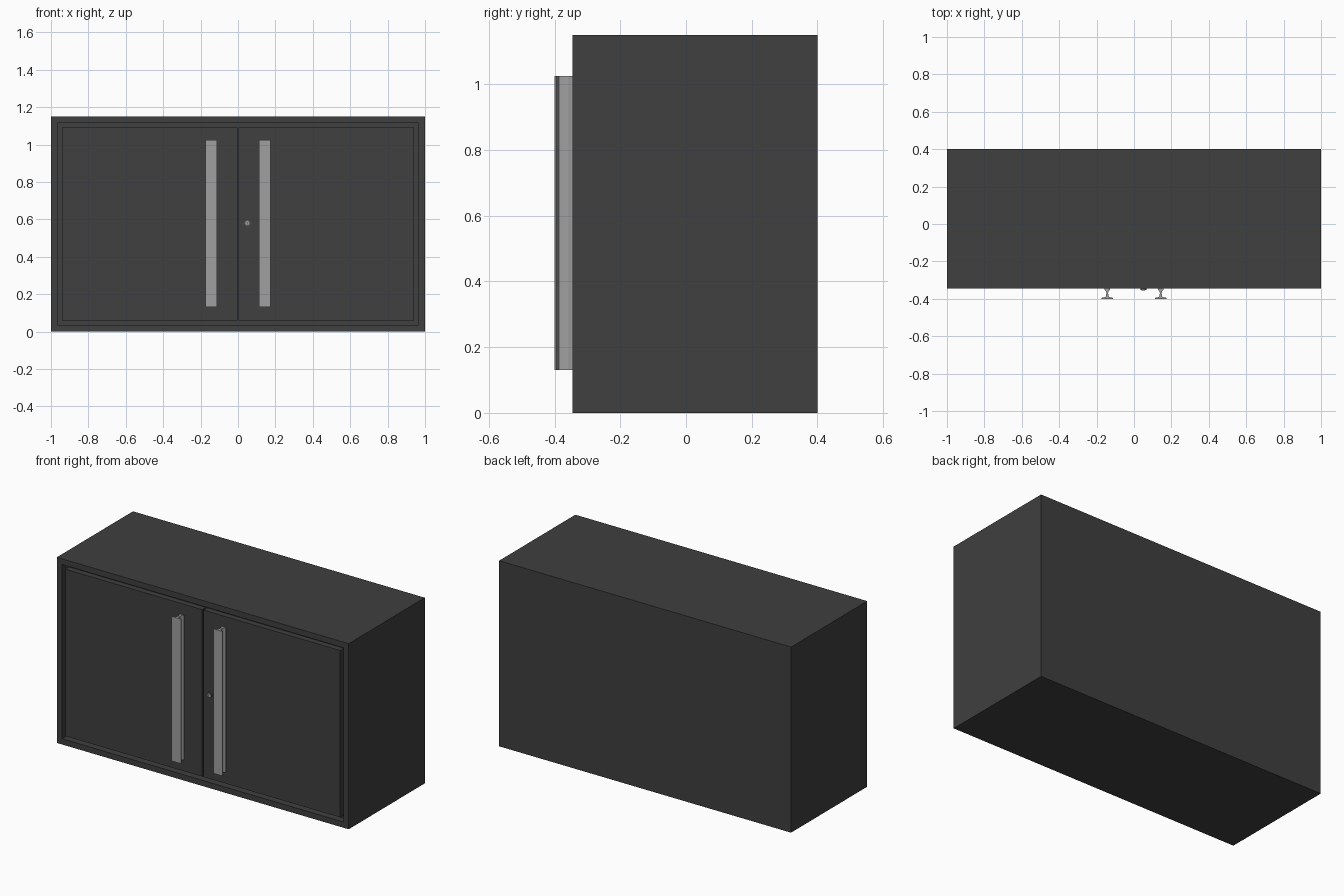
import bpy, bmesh, math
from mathutils import Matrix

if "Cube" in bpy.data.objects:
    bpy.data.objects.remove(bpy.data.objects["Cube"])

FRONT, BACK = -0.345, 0.40


def material(name, v):
    m = bpy.data.materials.new(name)
    m.diffuse_color = (v, v, v, 1)
    m.use_nodes = True
    m.node_tree.nodes["Principled BSDF"].inputs["Base Color"].default_value = m.diffuse_color
    return m


dark = material("dark_paint", 0.05)
metal = material("brushed_metal", 0.35)


def finish(name, bm, mat, smooth=False):
    bmesh.ops.recalc_face_normals(bm, faces=bm.faces)
    me = bpy.data.meshes.new(name)
    bm.to_mesh(me)
    bm.free()
    ob = bpy.data.objects.new(name, me)
    bpy.context.collection.objects.link(ob)
    me.materials.append(mat)
    if smooth:
        bpy.context.view_layer.objects.active = ob
        ob.select_set(True)
        bpy.ops.object.shade_smooth_by_angle(angle=math.radians(35))
        ob.select_set(False)
    return ob


def box(bm, x0, x1, y0, y1, z0, z1):
    mat = Matrix.Translation(((x0 + x1) / 2, (y0 + y1) / 2, (z0 + z1) / 2))
    mat = mat @ Matrix.Diagonal((x1 - x0, y1 - y0, z1 - z0, 1))
    bmesh.ops.create_cube(bm, size=1, matrix=mat)


def extrude(bm, profile, offset):
    face = bm.faces.new([bm.verts.new(p) for p in profile])
    res = bmesh.ops.extrude_face_region(bm, geom=[face], use_keep_orig=True)
    verts = [g for g in res["geom"] if isinstance(g, bmesh.types.BMVert)]
    bmesh.ops.translate(bm, verts=verts, vec=offset)


# Carcass: box with a shallow recess behind the front frame
bm = bmesh.new()
box(bm, -1, 1, FRONT, BACK, 0, 1.15)
front = min(bm.faces, key=lambda f: f.calc_center_median().y)
bmesh.ops.inset_region(bm, faces=[front], thickness=0.05)
inner = bmesh.ops.extrude_face_region(bm, geom=[front])
bmesh.ops.translate(bm, vec=(0, 0.04, 0),
                    verts=[g for g in inner["geom"] if isinstance(g, bmesh.types.BMVert)])
bmesh.ops.delete(bm, geom=[front], context='FACES_ONLY')
finish("cabinet_body", bm, dark)

# Handle section: flat grip, slim web and a foot flaring into the door
half = [(0.032, -0.400), (0.032, -0.395), (0.012, -0.391), (0.006, -0.386),
        (0.005, -0.368), (0.007, -0.358), (0.014, -0.351), (0.015, FRONT)]
section = half + [(-x, y) for x, y in reversed(half)]

for side, s in (("left", -1), ("right", 1)):
    # Flush door panel with a thin shadow gap around it
    bm = bmesh.new()
    x0, x1 = sorted((s * 0.004, s * 0.942))
    box(bm, x0, x1, FRONT, FRONT + 0.036, 0.058, 1.092)
    finish(side + "_door", bm, dark)

    # Full-height pull handle
    bm = bmesh.new()
    extrude(bm, [(x + s * 0.143, y, 0.13) for x, y in section], (0, 0, 0.895))
    finish(side + "_handle", bm, metal, True)


def disc(name, radius, y0, y1, mat):
    bm = bmesh.new()
    ring = [(0.05 + radius * math.cos(a * math.tau / 24), y1,
             0.58 + radius * math.sin(a * math.tau / 24)) for a in range(24)]
    extrude(bm, ring, (0, y0 - y1, 0))
    finish(name, bm, mat, True)


# Lock on the right door: collar, barrel and key slot
disc("lock_collar", 0.016, -0.353, -0.344, material("lock_grey", 0.12))
disc("lock_barrel", 0.010, -0.356, -0.350, metal)
bm = bmesh.new()
box(bm, 0.048, 0.052, -0.3565, -0.352, 0.573, 0.587)
finish("lock_key_slot", bm, dark)
